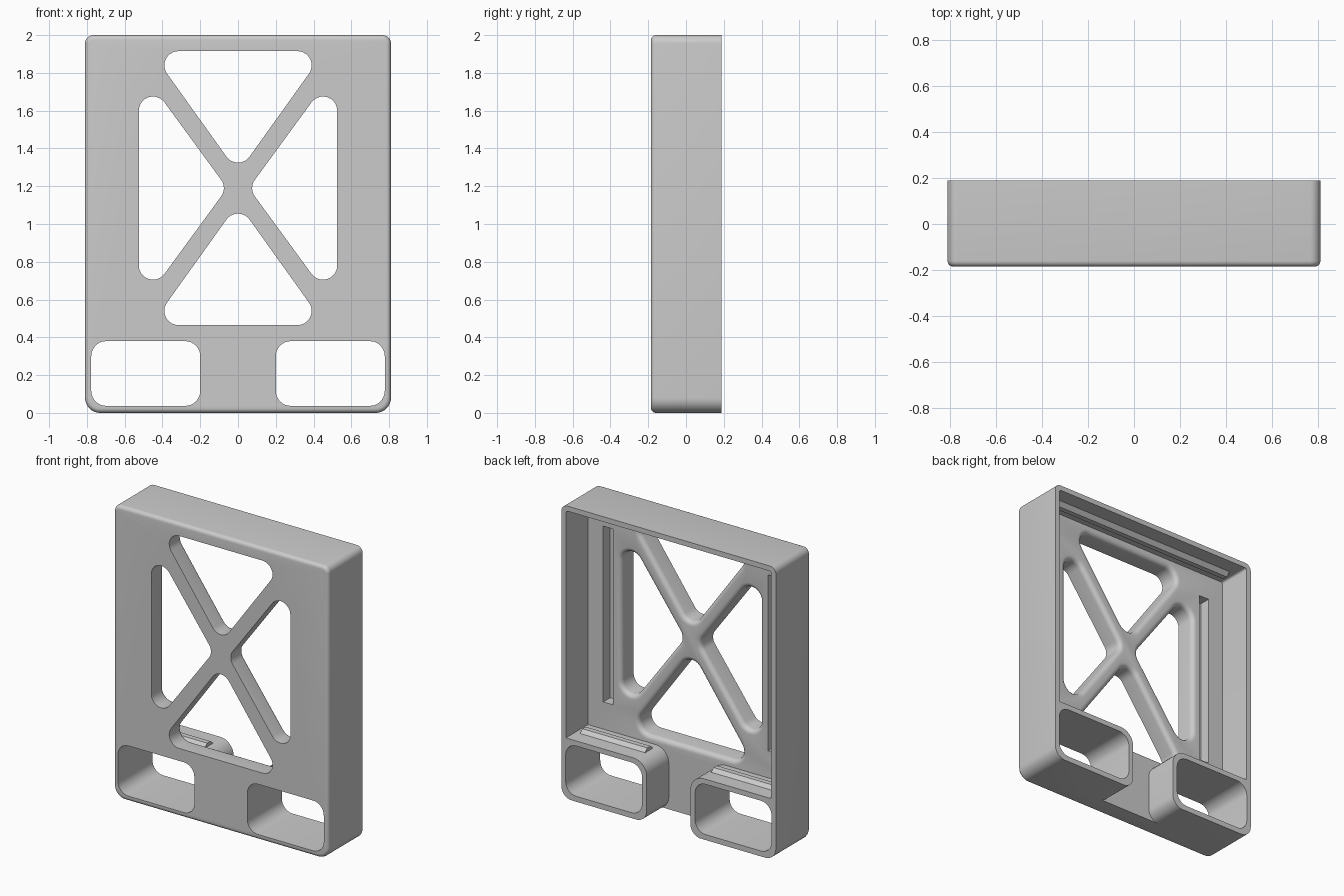
import bpy, bmesh, math
from mathutils import Vector

if "Cube" in bpy.data.objects:
    bpy.data.objects.remove(bpy.data.objects["Cube"])

FRONT, BACK, PANEL = -0.185, 0.188, -0.05   # PANEL: rear face of the front plate
grey = bpy.data.materials.new("light grey plastic")
grey.diffuse_color = (0.6, 0.6, 0.6, 1)
grey.use_nodes = True
grey.node_tree.nodes["Principled BSDF"].inputs["Base Color"].default_value = grey.diffuse_color


def rounded(corners, steps=8):
    """Outline in (x, z) from corners (x, z, radius)."""
    out, n = [], len(corners)
    for i, (x, z, r) in enumerate(corners):
        p = Vector((x, z))
        if r <= 0:
            out.append(p)
            continue
        a = (Vector(corners[i - 1][:2]) - p).normalized()
        b = (Vector(corners[(i + 1) % n][:2]) - p).normalized()
        half = a.angle(b) / 2
        c = p + (a + b).normalized() * (r / math.sin(half))
        s, e = p + a * (r / math.tan(half)) - c, p + b * (r / math.tan(half)) - c
        sweep = math.atan2(s.x * e.y - s.y * e.x, s.dot(e))
        for k in range(steps + 1):
            t = sweep * k / steps
            out.append(c + Vector((s.x * math.cos(t) - s.y * math.sin(t),
                                   s.x * math.sin(t) + s.y * math.cos(t))))
    return out


def hull(centres, r, steps=10):
    """Outline around equal circles placed counter-clockwise."""
    out, n = [], len(centres)
    for i in range(n):
        p, c, q = (Vector(centres[(i + k) % n]) for k in (-1, 0, 1))
        d0, d1 = c - p, q - c
        a0 = math.atan2(-d0.x, d0.y)
        a1 = math.atan2(-d1.x, d1.y)
        while a1 < a0:
            a1 += 2 * math.pi
        for k in range(steps + 1):
            t = a0 + (a1 - a0) * k / steps
            out.append(c + Vector((math.cos(t), math.sin(t))) * r)
    return out


def loft(name, rings):
    """Solid from matching outlines [(y, outline), ...]."""
    bm = bmesh.new()
    rows = [[bm.verts.new((p.x, y, p.y)) for p in ring] for y, ring in rings]
    n = len(rows[0])
    for a, b in zip(rows, rows[1:]):
        for i in range(n):
            bm.faces.new((a[i], a[(i + 1) % n], b[(i + 1) % n], b[i]))
    bm.faces.new(rows[0][::-1])
    bm.faces.new(rows[-1])
    if bm.calc_volume(signed=True) < 0:
        bmesh.ops.reverse_faces(bm, faces=bm.faces)
    me = bpy.data.meshes.new(name)
    bm.to_mesh(me)
    bm.free()
    ob = bpy.data.objects.new(name, me)
    me.materials.append(grey)
    bpy.context.collection.objects.link(ob)
    return ob


def case_outline(i):
    """Case outline inset by i: tight top corners, softer bottom ones."""
    x = 0.81 - i
    return rounded([(-x, i, 0.08 - i), (x, i, 0.08 - i),
                    (x, 2 - i, 0.045 - i), (-x, 2 - i, 0.045 - i)])


# Case block with rounded front edge
F = 0.025
rings = []
for k in range(5, -1, -1):
    t = k / 5 * math.pi / 2
    rings.append((FRONT + F * (1 - math.sin(t)), case_outline(F * (1 - math.cos(t)))))
case = loft("case", rings + [(BACK, case_outline(0))])

cutters = []

# Rear cavity, open at the bottom between the two port tubes
half = [(0.775, 1.965, 0.015), (0.775, 0.415, 0), (0.165, 0.415, 0.1),
        (0.165, -0.001, 0.08), (0.4, -0.001, 0), (0.4, -0.1, 0)]
cavity = rounded(half + [(-x, z, r) for x, z, r in reversed(half)])
cutters.append(loft("cavity_cutter", [(PANEL, cavity), (0.4, cavity)]))

# Four brace openings, flared at the rear into a soft edge
R, E = 0.075, 0.032
openings = [
    [(0, 1.40), (0.315, 1.84), (-0.315, 1.84)],
    [(0, 0.98), (-0.315, 0.54), (0.315, 0.54)],
    [(0.15, 1.19), (0.45, 0.78), (0.45, 1.60)],
    [(-0.15, 1.19), (-0.45, 1.60), (-0.45, 0.78)],
]
for tri in openings:
    rs = [(-0.4, hull(tri, R))]
    for k in range(6):
        t = k / 5 * math.pi / 2
        rs.append((PANEL - E + E * math.sin(t), hull(tri, R + E * (1 - math.cos(t)))))
    rs.append((0.1, hull(tri, R + E)))
    cutters.append(loft("opening_cutter", rs))

for s in (-1, 1):
    # Port openings through the full depth
    x0, x1 = sorted((s * 0.2, s * 0.777))
    port = rounded([(x0, 0.037, 0.08), (x1, 0.037, 0.08),
                    (x1, 0.38, 0.08), (x0, 0.38, 0.08)])
    cutters.append(loft("port_cutter", [(-0.4, port), (0.4, port)]))
    # Vertical channels in the rear of the plate
    x0, x1 = sorted((s * 0.585, s * 0.66))
    slot = rounded([(x0, 0.6, 0), (x1, 0.6, 0), (x1, 1.8, 0), (x0, 1.8, 0)])
    cutters.append(loft("channel_cutter", [(PANEL - 0.075, slot), (0.1, slot)]))

for c in cutters:
    c.hide_render = True
    m = case.modifiers.new(c.name, "BOOLEAN")
    m.operation, m.solver, m.object = "DIFFERENCE", "EXACT", c

# Apply the cuts and drop the cutters
bpy.context.view_layer.update()
dg = bpy.context.evaluated_depsgraph_get()
case.data = bpy.data.meshes.new_from_object(case.evaluated_get(dg))
case.modifiers.clear()
for c in cutters:
    bpy.data.objects.remove(c, do_unlink=True)


def ridge(name, x0, x1, z, h):
    """Low retaining ridge with sloped sides, rising from z by h."""
    def bar(top):
        return rounded([(x0, z, 0), (x1, z, 0), (x1, top, 0), (x0, top, 0)])
    low, high = bar(z + h * 0.08), bar(z + h)
    return loft(name, [(0.0, low), (0.025, high), (0.06, high), (0.085, low)])


# Retaining ridges under the top wall and on the port tubes
parts = [case, ridge("top_ridge", -0.72, 0.72, 1.967, -0.03),
         ridge("right_port_ridge", 0.25, 0.74, 0.413, 0.025),
         ridge("left_port_ridge", -0.74, -0.25, 0.413, 0.025)]

bpy.ops.object.select_all(action="DESELECT")
for ob in parts:
    ob.select_set(True)
bpy.context.view_layer.objects.active = case
bpy.ops.object.shade_smooth_by_angle(angle=math.radians(30))
